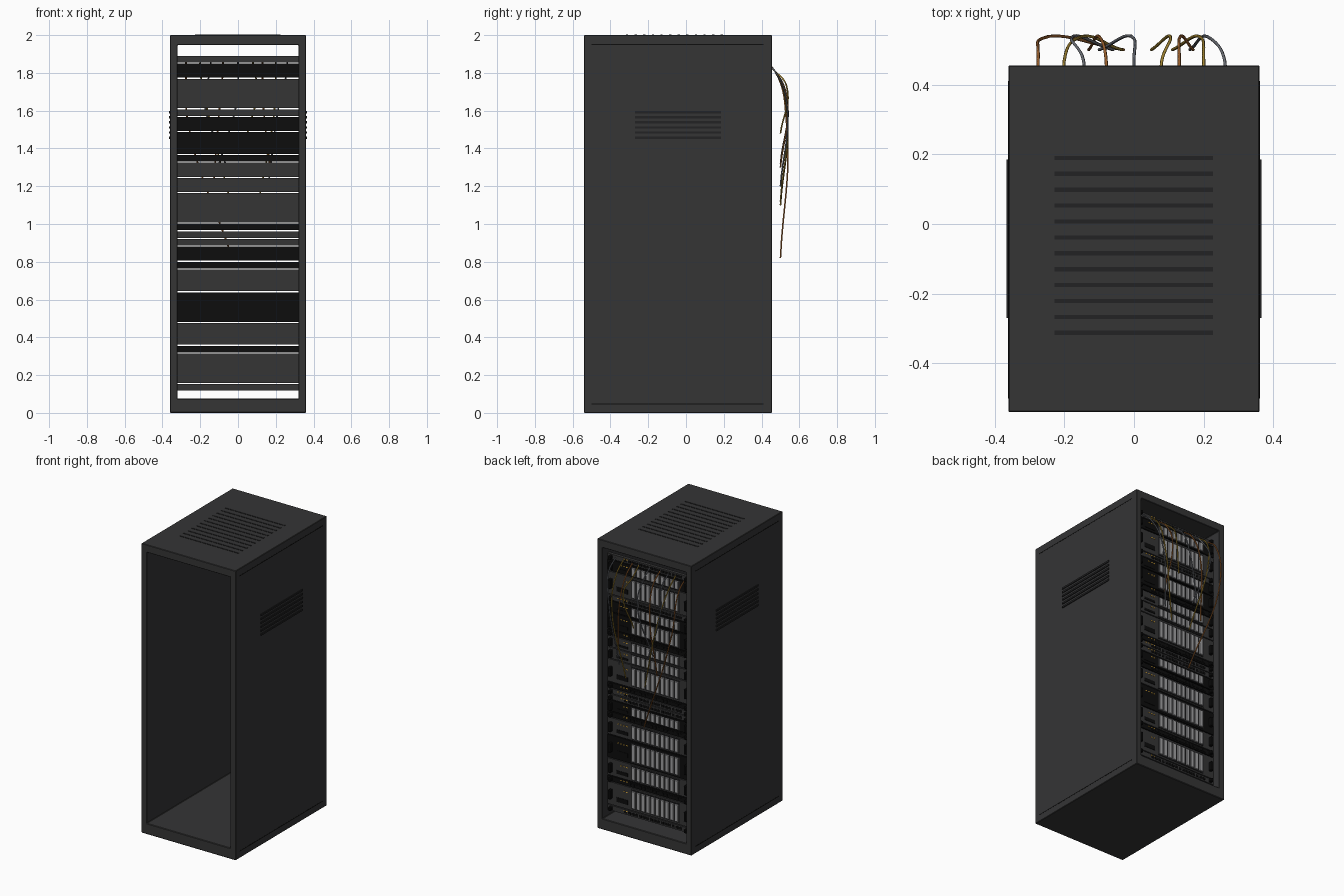
import bpy, bmesh, random
from mathutils import Matrix

if "Cube" in bpy.data.objects:
    bpy.data.objects.remove(bpy.data.objects["Cube"])

random.seed(4)


def material(name, r, g, b):
    m = bpy.data.materials.new(name)
    m.diffuse_color = (r, g, b, 1)
    m.use_nodes = True
    m.node_tree.nodes["Principled BSDF"].inputs["Base Color"].default_value = m.diffuse_color
    return m


CASE = material("charcoal_case", 0.035, 0.035, 0.036)
BLACK = material("black_panel", 0.004, 0.004, 0.004)
VENT = material("dark_vent", 0.016, 0.016, 0.017)
METAL = material("light_metal", 0.36, 0.36, 0.37)
YELLOW = material("ochre_cable", 0.36, 0.23, 0.03)
ORANGE = material("orange_cable", 0.36, 0.13, 0.03)
GREY = material("grey_cable", 0.14, 0.15, 0.17)
LAMP = material("amber_lamp", 0.8, 0.45, 0.05)


def boxes(name, items, mat, bevel=0):
    """One object from many boxes given as (x0, x1, y0, y1, z0, z1)."""
    bm = bmesh.new()
    for x0, x1, y0, y1, z0, z1 in items:
        c = Matrix.Translation(((x0 + x1) / 2, (y0 + y1) / 2, (z0 + z1) / 2))
        s = Matrix.Diagonal((x1 - x0, y1 - y0, z1 - z0, 1))
        bmesh.ops.create_cube(bm, size=1, matrix=c @ s)
    me = bpy.data.meshes.new(name)
    bm.to_mesh(me)
    bm.free()
    me.materials.append(mat)
    ob = bpy.data.objects.new(name, me)
    bpy.context.collection.objects.link(ob)
    if bevel:
        mod = ob.modifiers.new("bevel", 'BEVEL')
        mod.width = bevel
        mod.segments = 1
    return ob


# Cabinet: a rectangular tube open at the front and back
W, F, B, T = 0.36, -0.54, 0.455, 2.0
IN, LOW, HIGH = 0.32, 0.075, 1.947
bm = bmesh.new()
rings = []
for y in (F, B):
    for x, z0, z1 in ((W, 0, T), (IN, LOW, HIGH)):
        rings.append([bm.verts.new(p) for p in
                      ((-x, y, z0), (x, y, z0), (x, y, z1), (-x, y, z1))])
fo, fi, bo, bi = rings
for i in range(4):
    j = (i + 1) % 4
    for a, b in ((fo, fi), (fi, bi), (bi, bo), (bo, fo)):
        bm.faces.new((a[i], a[j], b[j], b[i]))
bmesh.ops.recalc_face_normals(bm, faces=bm.faces)
me = bpy.data.meshes.new("cabinet_shell")
bm.to_mesh(me)
bm.free()
me.materials.append(CASE)
shell = bpy.data.objects.new("cabinet_shell", me)
bpy.context.collection.objects.link(shell)
mod = shell.modifiers.new("bevel", 'BEVEL')
mod.width = 0.003
mod.segments = 1

# Vent slats on the roof and both sides, plus the side panel seam
boxes("roof_vents", [(-0.228, 0.226, y - 0.006, y + 0.006, 1.995, 2.002)
                     for y in (-0.312 + 0.0456 * i for i in range(12))], VENT)
for s, side in ((-1, "left"), (1, "right")):
    a, b = sorted((s * 0.355, s * 0.366))
    boxes(side + "_vents", [(a, b, -0.27, 0.185, z - 0.006, z + 0.006)
                            for z in (1.457 + 0.027 * i for i in range(6))], VENT)
    a, b = sorted((s * 0.355, s * 0.361))
    boxes(side + "_panel_seam", [(a, b, -0.5, 0.41, z, z + 0.005)
                                 for z in (0.045, 1.947)], BLACK)

# Rack units from the top down: (height in slots, black panel or not)
UNITS = [(1, 0), (2, 1), (4, 0), (1, 0), (2, 1), (3, 1), (1, 1), (2, 0), (2, 0),
         (4, 0), (1, 1), (1, 0), (1, 0), (2, 1), (1, 1), (3, 0), (4, 1), (3, 0),
         (1, 1), (4, 0), (1, 0)]
SLOT = 1.777 / 44
grey, dark, bays, bars, handles, ports, lamps = ([] for _ in range(7))
z = 1.893
for n, is_dark in UNITS:
    z1, z0 = z - 0.003, z - n * SLOT + 0.003
    z -= n * SLOT
    h, mid = z1 - z0, (z0 + z1) / 2
    (dark if is_dark else grey).append((-IN, IN, 0.378, 0.4, z0, z1))
    # pull handles at both ends
    for x in (-0.29, 0.29):
        g = min(h * 0.35, 0.032)
        handles.append((x - 0.011, x + 0.011, 0.398, 0.427, mid - g, mid + g))
    if n > 1:
        # drive bay with a row of light carriers
        bays.append((-0.235, 0.14, 0.398, 0.403, z0 + 0.07 * h, z1 - 0.07 * h))
        for i in range(10):
            x = -0.212 + 0.0365 * i
            bars.append((x - 0.0135, x + 0.0135, 0.4, 0.41,
                         z0 + 0.12 * h, z1 - 0.12 * h))
        ports.append((0.165, 0.25, 0.398, 0.403, z0 + 0.2 * h, z0 + 0.4 * h))
    else:
        # row of sockets
        for i in range(16):
            x = -0.24 + 0.028 * i
            ports.append((x - 0.01, x + 0.01, 0.398, 0.403, mid - 0.008, mid + 0.008))
    # status lamps
    for i in range(random.randint(2, 4)):
        x = 0.17 + 0.022 * i
        lamps.append((x - 0.004, x + 0.004, 0.398, 0.404,
                      z1 - 0.25 * h - 0.003, z1 - 0.25 * h + 0.003))

boxes("grey_rack_units", grey, CASE)
boxes("black_rack_units", dark, BLACK)
boxes("drive_bays", bays, VENT)
boxes("drive_carriers", bars, METAL, 0.002)
boxes("unit_handles", handles, BLACK, 0.004)
boxes("sockets", ports, BLACK)
boxes("status_lamps", lamps, LAMP)

# Hanging cables: (start x, bulge x, end x, end z, colour)
CABLES = [(-0.275, -0.265, -0.03, 0.82, ORANGE), (-0.2, -0.165, -0.035, 1.1, YELLOW),
          (-0.145, -0.18, -0.06, 1.3, GREY), (-0.08, -0.095, -0.13, 1.2, ORANGE),
          (0.0, 0.0, -0.1, 1.32, GREY), (0.08, 0.105, 0.05, 1.48, YELLOW),
          (0.13, 0.13, 0.17, 1.3, ORANGE), (0.2, 0.195, 0.11, 1.12, YELLOW),
          (0.26, 0.22, 0.16, 1.2, GREY)]
for k, (xs, xm, xe, ze, mat) in enumerate(CABLES):
    cu = bpy.data.curves.new(f"cable_{k + 1}", 'CURVE')
    cu.dimensions = '3D'
    cu.bevel_depth = 0.0045
    cu.bevel_resolution = 1
    cu.resolution_u = 8
    cu.use_fill_caps = True
    sp = cu.splines.new('BEZIER')
    pts = [(xs, 0.4, 1.87), (xs, 0.47, 1.81),
           (xm, 0.532, 1.84 - 0.3 * (1.84 - ze)), (xe, 0.5, ze)]
    sp.bezier_points.add(len(pts) - 1)
    for bp, p in zip(sp.bezier_points, pts):
        bp.co = p
        bp.handle_left_type = bp.handle_right_type = 'AUTO'
    cu.materials.append(mat)
    bpy.context.collection.objects.link(bpy.data.objects.new(f"cable_{k + 1}", cu))
